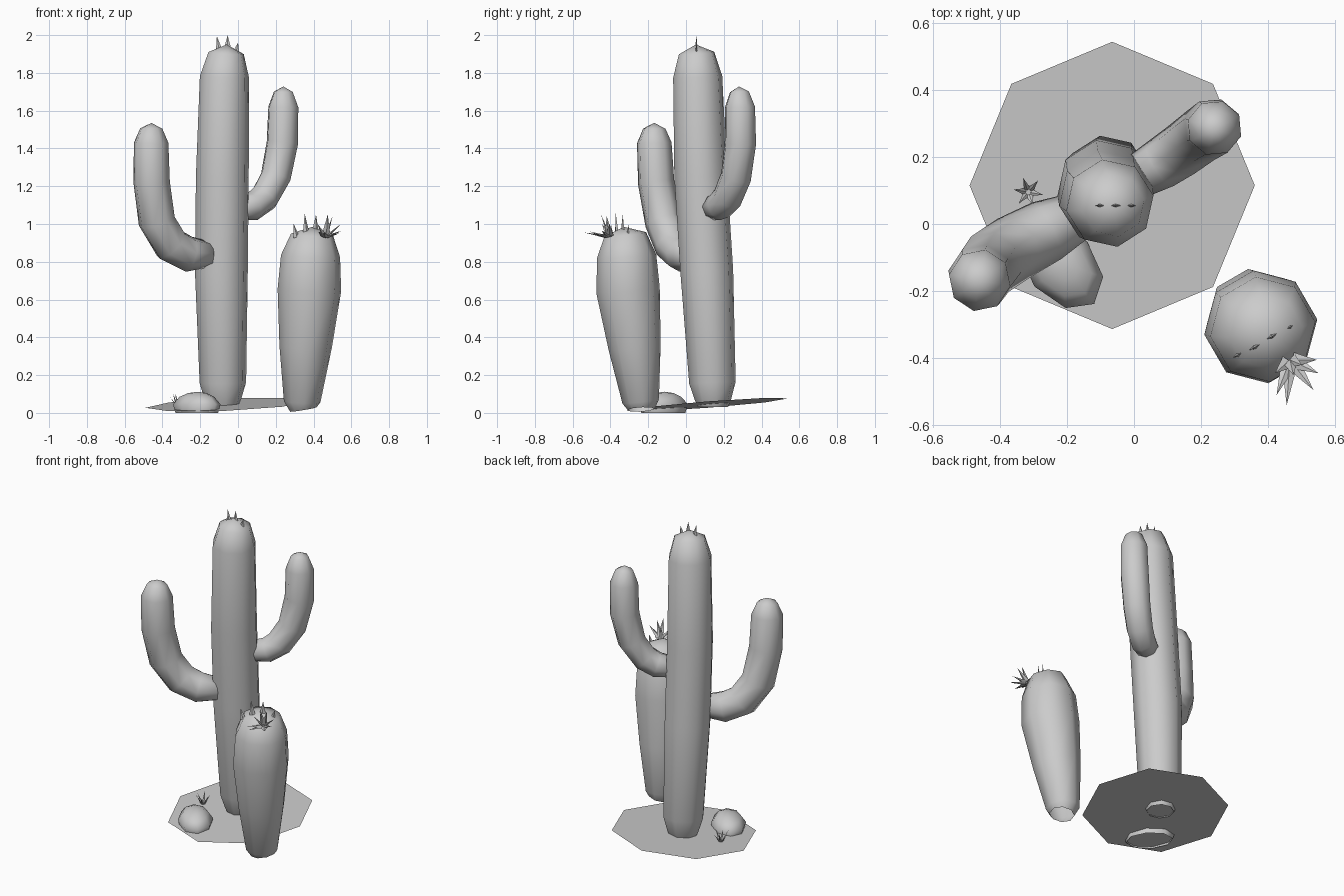
import bpy, bmesh, math
from mathutils import Vector, Quaternion

if "Cube" in bpy.data.objects:
    bpy.data.objects.remove(bpy.data.objects["Cube"])

grey = bpy.data.materials.new("plain grey")
grey.diffuse_color = (0.6, 0.6, 0.6, 1)
grey.use_nodes = True
grey.node_tree.nodes["Principled BSDF"].inputs["Base Color"].default_value = grey.diffuse_color


def finish(name, bm, smooth=True, outward=True):
    if outward:
        bmesh.ops.recalc_face_normals(bm, faces=bm.faces)
    mesh = bpy.data.meshes.new(name)
    bm.to_mesh(mesh)
    bm.free()
    for p in mesh.polygons:
        p.use_smooth = smooth
    mesh.materials.append(grey)
    ob = bpy.data.objects.new(name, mesh)
    bpy.context.collection.objects.link(ob)
    return ob


def tube(name, pts, turn=0, sides=8, sx=1, sy=1, upright=False):
    """Loft rings of (x, y, z, radius); radius 0 closes the end to a point."""
    bm = bmesh.new()
    centres = [Vector(p[:3]) for p in pts]
    frame = Quaternion()
    prev = Vector((0, 0, 1))
    rings = []
    for i, c in enumerate(centres):
        if not upright:
            t = (centres[min(i + 1, len(pts) - 1)] - centres[max(i - 1, 0)]).normalized()
            frame = prev.rotation_difference(t) @ frame
            prev = t
        r = pts[i][3]
        if r == 0:
            rings.append([bm.verts.new(c)])
            continue
        ring = []
        for k in range(sides):
            a = 2 * math.pi * k / sides + (0 if upright else turn)
            v = Vector((r * sx * math.cos(a), r * sy * math.sin(a), 0))
            if upright:
                v = Quaternion((0, 0, 1), turn) @ v
            ring.append(bm.verts.new(c + frame @ v))
        rings.append(ring)
    for a, b in zip(rings, rings[1:]):
        for k in range(sides):
            n = (k + 1) % sides
            if len(a) == 1:
                bm.faces.new((a[0], b[n], b[k]))
            elif len(b) == 1:
                bm.faces.new((a[k], a[n], b[0]))
            else:
                bm.faces.new((a[k], a[n], b[n], b[k]))
    return finish(name, bm)


def spikes(name, items):
    """Thin four-sided thorns: (base, tip, half width, flat direction)."""
    bm = bmesh.new()
    for base, tip, w, flat in items:
        base, tip, flat = Vector(base), Vector(tip), Vector(flat)
        axis = (tip - base).normalized()
        u = (flat - axis * flat.dot(axis)).normalized() * w
        v = axis.cross(u) * 0.35
        ring = [bm.verts.new(base + d) for d in (u, v, -u, -v)]
        top = bm.verts.new(tip)
        for k in range(4):
            bm.faces.new((ring[k], ring[(k + 1) % 4], top))
    return finish(name, bm, smooth=False)


# Tall cactus trunk, leaning slightly, open underneath
tube("tall_trunk", [(-.08, .143, .03, .08), (-.08, .143, .07, .098), (-.08, .14, .16, .125),
                    (-.088, .11, .75, .142), (-.083, .078, 1.25, .142),
                    (-.072, .062, 1.78, .132), (-.063, .056, 1.905, .095),
                    (-.06, .052, 1.95, 0)], turn=math.radians(10))

# Two upturned arms
tube("left_arm", [(-.14, .035, .84, 0), (-.155, .03, .84, .07), (-.26, -.02, .84, .095),
                  (-.355, -.07, .89, .1), (-.43, -.12, 1.015, .1), (-.457, -.158, 1.22, .098),
                  (-.46, -.168, 1.43, .093), (-.459, -.168, 1.505, .06),
                  (-.458, -.168, 1.535, 0)], turn=math.radians(22))
tube("right_arm", [(-.02, .125, 1.085, 0), (.0, .135, 1.085, .065), (.08, .18, 1.095, .077),
                   (.14, .22, 1.14, .081), (.2, .265, 1.25, .084), (.235, .288, 1.43, .087),
                   (.24, .286, 1.62, .083), (.24, .283, 1.70, .052),
                   (.24, .281, 1.728, 0)], turn=math.radians(22))

# Short barrel cactus
tube("short_cactus", [(.347, -.238, .018, .072), (.34, -.24, .06, .098), (.358, -.272, .35, .14),
                      (.378, -.307, .65, .17), (.384, -.314, .83, .158),
                      (.392, -.322, .945, .112), (.393, -.33, .985, 0)], turn=math.radians(7))

# Rock, a stretched dome
tube("rock", [(-.218, -.12, 0, .92), (-.218, -.12, .045, 1.03), (-.218, -.12, .085, .75),
              (-.215, -.115, .105, .4), (-.215, -.115, .112, 0)],
     turn=math.radians(-50), sx=.15, sy=.1, upright=True)

# Tilted octagonal sand patch
bm = bmesh.new()
ring = []
for k in range(8):
    a = math.radians(90 + 45 * k)
    x, y = .425 * math.cos(a), .428 * math.sin(a)
    ring.append(bm.verts.new((x - .065, y + .115, .044 + .04 * x + .077 * y)))
bm.faces.new(ring)
finish("sand_patch", bm, smooth=False, outward=False)

# Thorns on the crown of the trunk
spikes("trunk_thorns", [((x, .055, z), (tx, .055, tz), .017, (1, 0, 0)) for x, z, tx, tz in
                        ((-.1, 1.92, -.112, 1.995), (-.055, 1.935, -.055, 2.0),
                         (-.01, 1.91, .0, 1.96))])

# Row of thorns on the crown of the short cactus
spikes("short_cactus_thorns", [((x, y, z), (tx, ty, tz), .018, (.88, .47, 0)) for
                               x, y, z, tx, ty, tz in
                               ((.31, -.39, .93, .295, -.398, 1.0), (.36, -.367, .96, .353, -.372, 1.055),
                                (.41, -.335, .97, .413, -.335, 1.05), (.46, -.31, .93, .475, -.302, 1.0))])

# Star flower beside the crown
heart = Vector((.465, -.405, .93))
tips = [(.455, -.54, .955), (.535, -.495, .95), (.55, -.445, .965), (.545, -.405, 1.0),
        (.42, -.445, 1.0), (.425, -.51, .96), (.475, -.45, 1.05), (.50, -.42, 1.04)]
spikes("flower", [(heart + (Vector(t) - heart) * .15, t, .022,
                   (Vector(t) - heart).cross(Vector((0, 0, 1)))) for t in tips])

# Small grass tuft on the sand
root = Vector((-.315, .095, .035))
blades = []
for k in range(6):
    a = math.radians(60 * k + 50)
    d = Vector((math.cos(a), math.sin(a), 0))
    blades.append((root + d * .01, root + d * .045 + Vector((0, 0, .05 + .015 * (k % 2))),
                   .01, (-d.y, d.x, 0)))
spikes("grass_tuft", blades)
